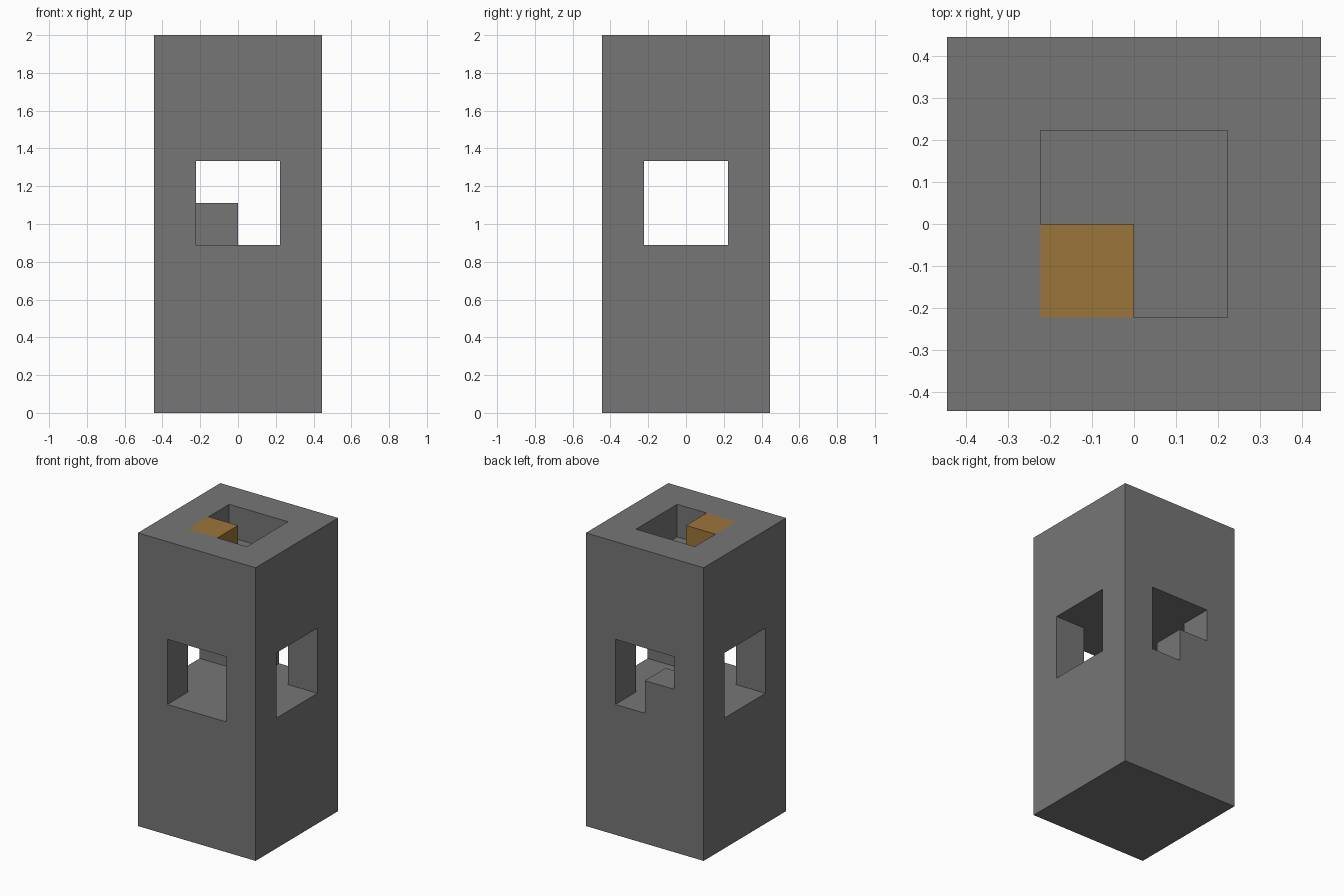
import bpy
from mathutils import Vector

if "Cube" in bpy.data.objects:
    bpy.data.objects.remove(bpy.data.objects["Cube"], do_unlink=True)

U = 2 / 9  # one grid cell: the tower is 4 x 4 x 9 cells


def make_material(name, rgb):
    mat = bpy.data.materials.new(name)
    mat.use_nodes = True
    mat.diffuse_color = (*rgb, 1)
    bsdf = next(n for n in mat.node_tree.nodes if n.type == "BSDF_PRINCIPLED")
    bsdf.inputs["Base Color"].default_value = (*rgb, 1)
    return mat


def box(name, low, high, mat=None):
    """Box between two corners given in grid cells."""
    low, high = Vector(low) * U, Vector(high) * U
    bpy.ops.mesh.primitive_cube_add(size=1)
    obj = bpy.context.object
    obj.name = name
    center, size = (low + high) / 2, high - low
    for v in obj.data.vertices:
        v.co = Vector(c * s for c, s in zip(v.co, size)) + center
    if mat:
        obj.data.materials.append(mat)
    return obj


def carve(target, name, low, high):
    """Cut a box-shaped opening out of the target."""
    cutter = box(name, low, high)
    cutter.hide_render = True
    mod = target.modifiers.new(name, "BOOLEAN")
    mod.operation, mod.solver, mod.object = "DIFFERENCE", "EXACT", cutter
    bpy.context.view_layer.objects.active = target
    bpy.ops.object.modifier_apply(modifier=mod.name)
    bpy.data.objects.remove(cutter, do_unlink=True)


stone = make_material("dark_grey", (0.18, 0.18, 0.18))
amber = make_material("amber_brown", (0.33, 0.176, 0.042))

# Tower body
tower = box("tower_body", (-2, -2, 0), (2, 2, 9), stone)

# Side-to-side and front openings
carve(tower, "side_tunnel", (-3, -1, 4), (3, 1, 6))
carve(tower, "front_window", (-1, -3, 4), (1, 0, 6))

# Back opening, leaving a raised sill at its right half
carve(tower, "back_window_upper", (-1, 0, 5), (1, 3, 6))
carve(tower, "back_window_lower", (0, 0, 4), (1, 3, 6))

# Shallow basin in the top
carve(tower, "top_basin", (-1, -1, 8), (1, 1, 10))

# Coloured block in the corner of the basin
box("basin_block", (-1, -1, 8), (0, 0, 9), amber)
